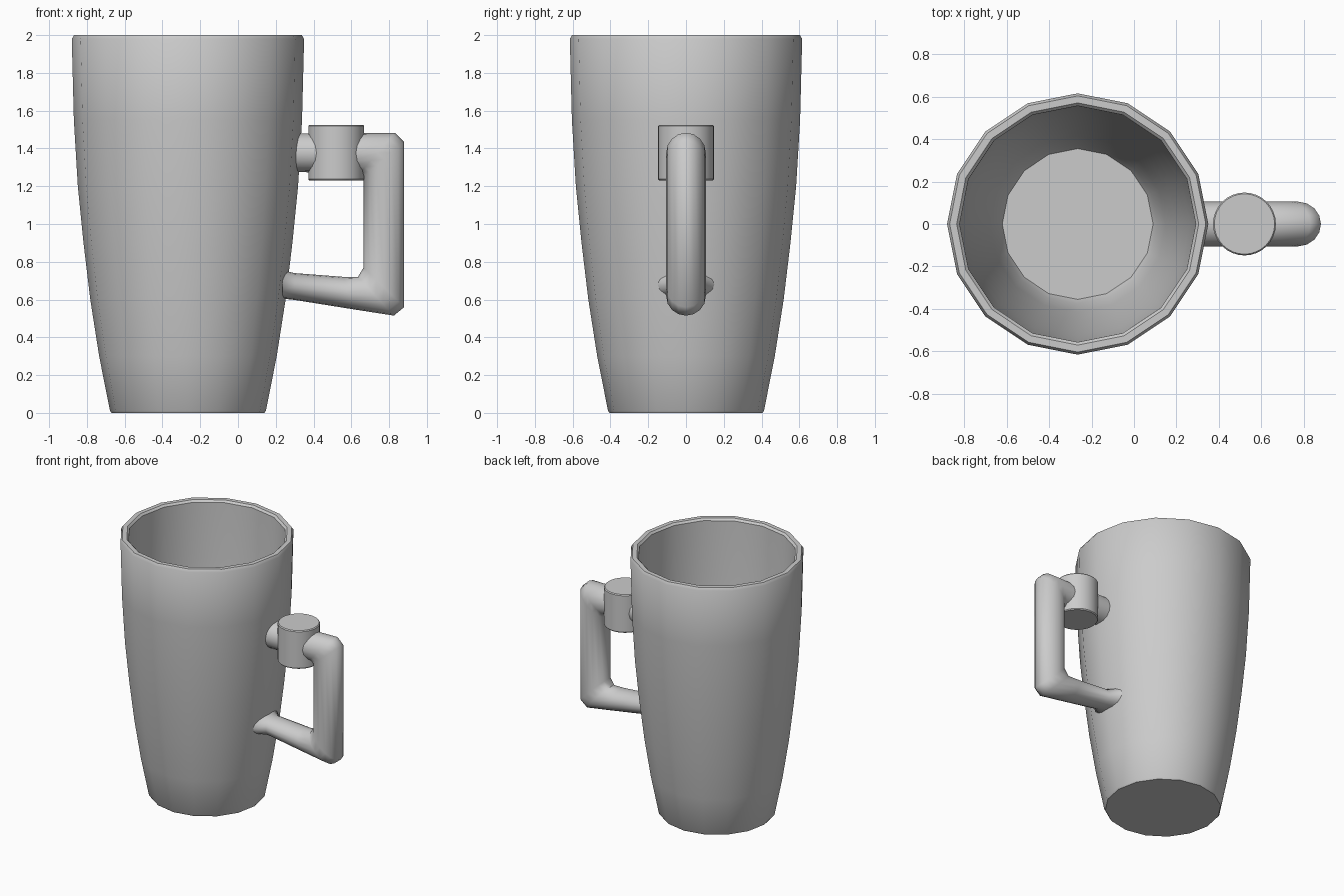
import bpy, bmesh, math
from mathutils import Vector

if "Cube" in bpy.data.objects:
    bpy.data.objects.remove(bpy.data.objects["Cube"])

CUP_X = -0.265


def loft(name, rings, angle=35):
    """Skin a list of equal-length point rings and cap both ends."""
    bm = bmesh.new()
    loops = [[bm.verts.new(p) for p in ring] for ring in rings]
    n = len(loops[0])
    for a, b in zip(loops, loops[1:]):
        for i in range(n):
            j = (i + 1) % n
            bm.faces.new((a[i], a[j], b[j], b[i]))
    bm.faces.new(loops[0])
    bm.faces.new(loops[-1])
    bmesh.ops.recalc_face_normals(bm, faces=bm.faces)
    mesh = bpy.data.meshes.new(name)
    bm.to_mesh(mesh)
    bm.free()
    mesh.shade_smooth()
    mesh.set_sharp_from_angle(angle=math.radians(angle))
    obj = bpy.data.objects.new(name, mesh)
    bpy.context.collection.objects.link(obj)
    return obj


def lathe(name, profile, cx, sides):
    """Turn (radius, z) points around a vertical axis at x = cx."""
    steps = [2 * math.pi * i / sides for i in range(sides)]
    return loft(name, [[(cx + r * math.cos(a), r * math.sin(a), z) for a in steps]
                       for r, z in profile])


def oval(outer, inner, half_width, sides=16):
    """Oval section spanning two points of the xz plane."""
    o, i = Vector((outer[0], 0, outer[1])), Vector((inner[0], 0, inner[1]))
    mid, half, side = (o + i) / 2, (o - i) / 2, Vector((0, half_width, 0))
    return [mid + half * math.cos(t) + side * math.sin(t)
            for t in (2 * math.pi * k / sides for k in range(sides))]


# Cup: outside wall, rounded rim, inside wall and floor
lathe("cup_body", [
    (0.405, 0.0), (0.413, 0.012), (0.47, 0.30), (0.517, 0.60), (0.553, 0.90),
    (0.583, 1.20), (0.604, 1.55), (0.615, 1.98), (0.603, 2.0),
    (0.570, 2.0), (0.556, 1.985), (0.548, 1.55), (0.527, 1.20), (0.497, 0.90),
    (0.461, 0.60), (0.414, 0.30), (0.375, 0.10), (0.355, 0.06)], CUP_X, 16)

# Handle: upper arm, upright, lower arm flaring where it meets the cup
loft("handle", [oval(*s) for s in (
    ((0.30, 1.48), (0.30, 1.275), 0.105),
    ((0.62, 1.48), (0.60, 1.27), 0.105),
    ((0.83, 1.483), (0.645, 1.27), 0.105),
    ((0.88, 1.435), (0.665, 1.25), 0.105),
    ((0.88, 0.56), (0.665, 0.77), 0.105),
    ((0.825, 0.515), (0.635, 0.72), 0.105),
    ((0.60, 0.55), (0.56, 0.72), 0.10),
    ((0.30, 0.598), (0.30, 0.74), 0.09),
    ((0.235, 0.605), (0.235, 0.755), 0.15))], 50)

# Collar: upright drum around the upper arm
lathe("handle_collar", [(0.142, 1.23), (0.148, 1.237), (0.148, 1.518), (0.142, 1.525)],
      0.52, 32)
